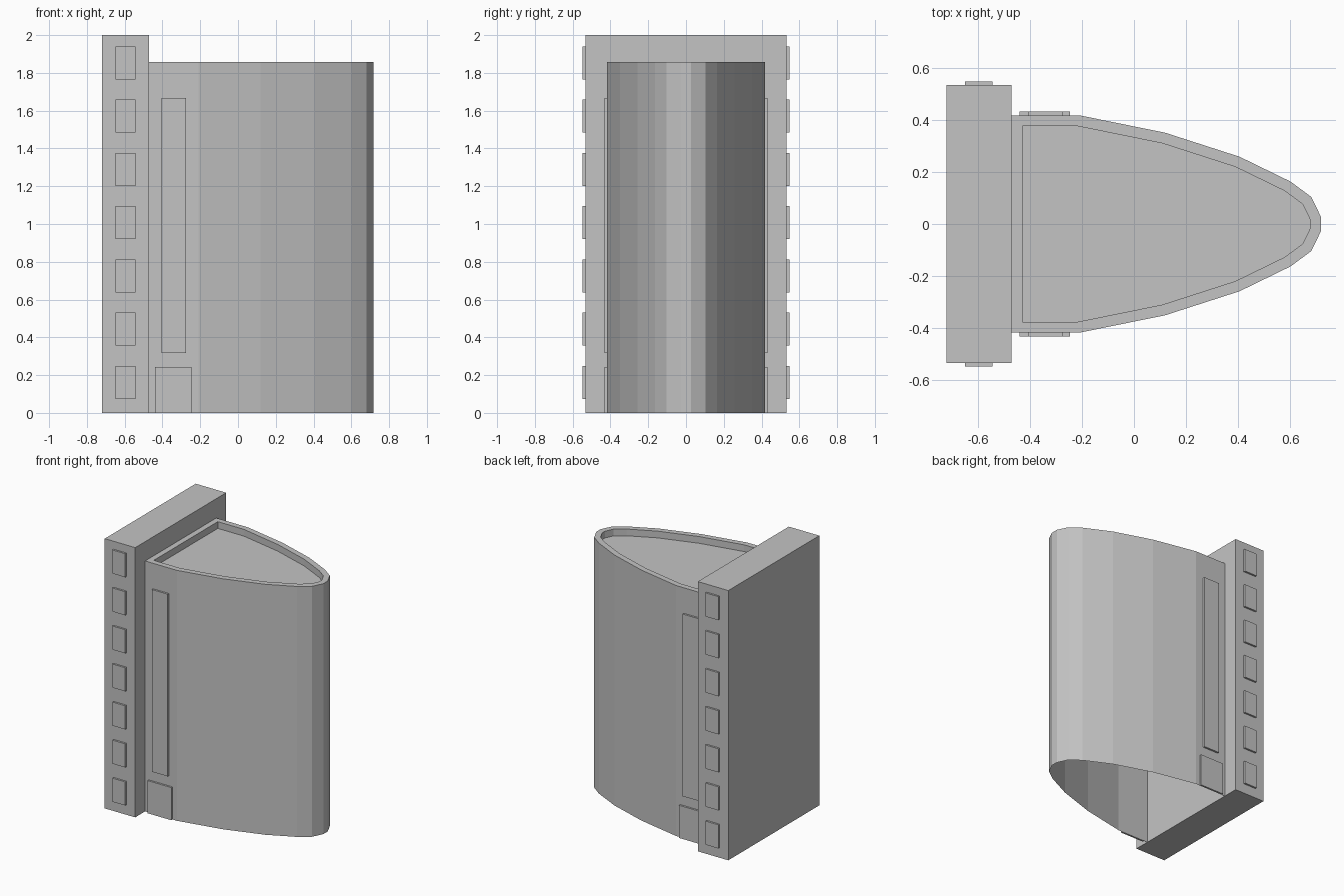
import bpy
import bmesh
from mathutils import Vector

cube = bpy.data.objects.get("Cube")
if cube:
    bpy.data.objects.remove(cube, do_unlink=True)

GREY = (0.55, 0.55, 0.55, 1.0)
grey = bpy.data.materials.new("plain grey")
grey.use_nodes = True
grey.diffuse_color = GREY
grey.node_tree.nodes["Principled BSDF"].inputs["Base Color"].default_value = GREY


def add_object(name, bm):
    mesh = bpy.data.meshes.new(name)
    bm.to_mesh(mesh)
    bm.free()
    mesh.materials.append(grey)
    obj = bpy.data.objects.new(name, mesh)
    bpy.context.collection.objects.link(obj)
    return obj


def box(name, low, high):
    low, high = Vector(low), Vector(high)
    bm = bmesh.new()
    bmesh.ops.create_cube(bm, size=1)
    bmesh.ops.scale(bm, vec=high - low, verts=bm.verts)
    bmesh.ops.translate(bm, vec=(low + high) / 2, verts=bm.verts)
    return add_object(name, bm)


def side_plates(name, x0, x1, z0, z1, wall):
    """A raised plate on each side wall, standing proud of it."""
    proud = wall + 0.014
    box("right_" + name, (x0, -proud, z0), (x1, -wall, z1))
    box("left_" + name, (x0, wall, z0), (x1, proud, z1))


SLAB_HALF = 0.533
BODY_HALF = 0.417
BODY_TOP = 1.857

# Tall rear slab
box("rear_slab", (-0.72, -SLAB_HALF, 0), (-0.47, SLAB_HALF, 2))

# Tapered tower body: open underneath and against the slab
half = [(-0.47, BODY_HALF), (-0.21, BODY_HALF), (0.12, 0.35), (0.405, 0.258),
        (0.6, 0.163), (0.68, 0.104), (0.718, 0.026)]
outline = half[::-1] + [(x, -y) for x, y in half]
bm = bmesh.new()
lower = [bm.verts.new((x, y, 0)) for x, y in outline]
upper = [bm.verts.new((x, y, BODY_TOP)) for x, y in outline]
back = len(half) - 1
for i in range(len(outline)):
    j = (i + 1) % len(outline)
    if i != back:
        bm.faces.new((lower[i], lower[j], upper[j], upper[i]))
roof = bm.faces.new(upper)
bm.normal_update()

# Parapet rim with a sunken roof
bmesh.ops.inset_region(bm, faces=[roof], thickness=0.042,
                       use_boundary=True, use_even_offset=True)
sunk = bmesh.ops.extrude_discrete_faces(bm, faces=[roof])["faces"][0]
bmesh.ops.translate(bm, vec=(0, 0, -0.05), verts=sunk.verts)
add_object("tower_body", bm)

# Column of windows on each end of the slab
for floor in range(7):
    z = 0.074 + floor * 0.282
    side_plates(f"slab_window_{floor + 1}", -0.648, -0.542, z, z + 0.175, SLAB_HALF)

# Tall window strip and doorway on each side of the body
side_plates("tall_window", -0.405, -0.275, 0.317, 1.668, BODY_HALF)
side_plates("doorway", -0.44, -0.245, 0, 0.242, BODY_HALF)
